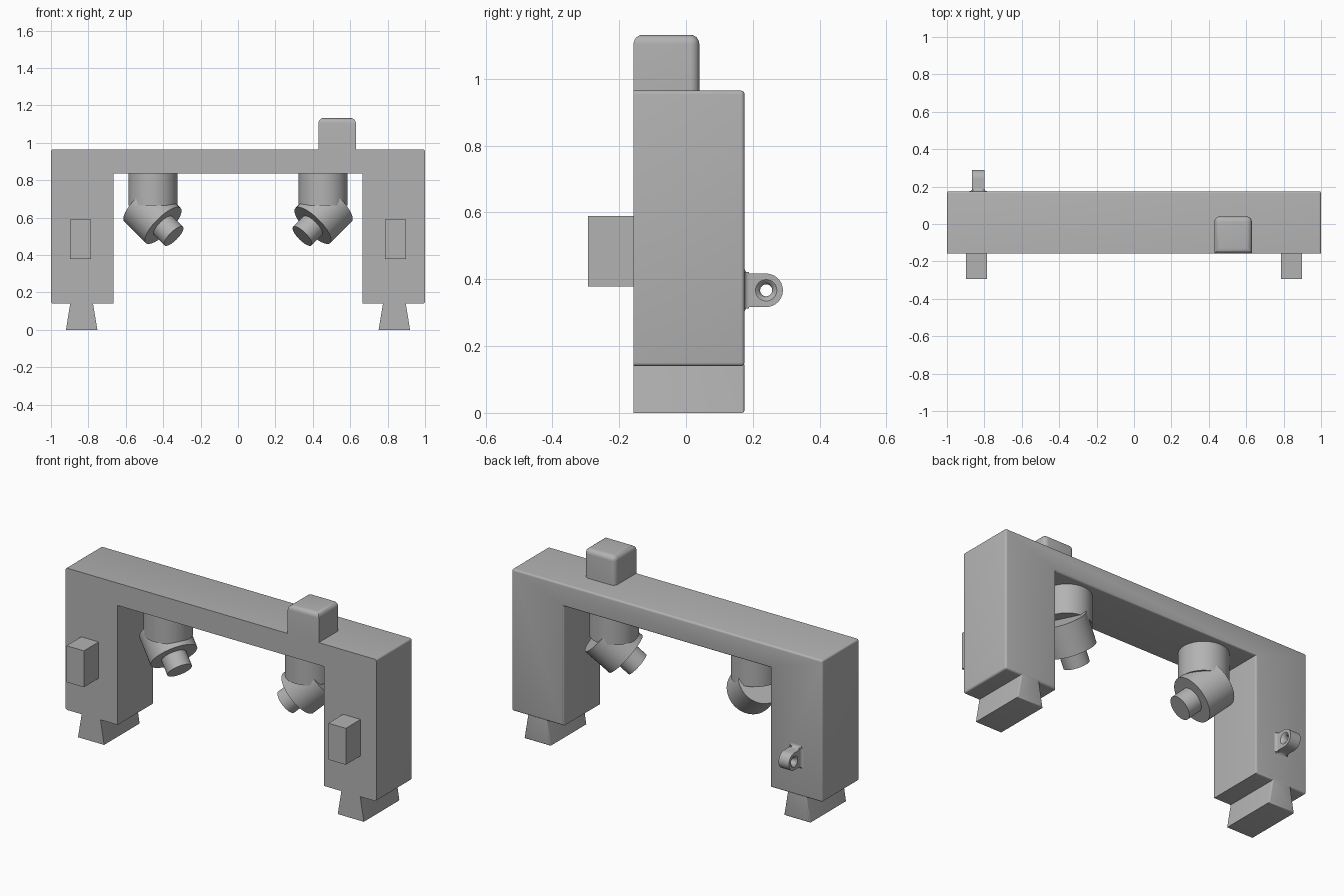
import bpy, bmesh, math
from mathutils import Vector

old = bpy.data.objects.get("Cube")
if old:
    bpy.data.objects.remove(old, do_unlink=True)

grey = bpy.data.materials.new("plain_grey")
grey.use_nodes = True
COLOUR = (0.45, 0.45, 0.45, 1)
grey.diffuse_color = COLOUR
grey.node_tree.nodes["Principled BSDF"].inputs["Base Color"].default_value = COLOUR

FRONT, BACK = -0.157, 0.175


def finish(bm, name, smooth=True):
    bmesh.ops.recalc_face_normals(bm, faces=bm.faces[:])
    mesh = bpy.data.meshes.new(name)
    bm.to_mesh(mesh)
    bm.free()
    mesh.materials.append(grey)
    ob = bpy.data.objects.new(name, mesh)
    bpy.context.collection.objects.link(ob)
    if smooth:
        bpy.ops.object.select_all(action='DESELECT')
        ob.select_set(True)
        bpy.context.view_layer.objects.active = ob
        bpy.ops.object.shade_smooth_by_angle(angle=math.radians(35))
    return ob


def extrude(points, offset):
    """Extrude a closed outline of 3D points by an offset."""
    bm = bmesh.new()
    face = bm.faces.new([bm.verts.new(p) for p in points])
    new = bmesh.ops.extrude_face_region(bm, geom=[face])["geom"]
    bmesh.ops.translate(bm, vec=offset,
                        verts=[v for v in new if isinstance(v, bmesh.types.BMVert)])
    bmesh.ops.recalc_face_normals(bm, faces=bm.faces[:])
    return bm


def front_outline(pts, y0, y1):
    return extrude([(x, y0, z) for x, z in pts], (0, y1 - y0, 0))


def rectangle(x0, x1, z0, z1):
    return [(x0, z0), (x1, z0), (x1, z1), (x0, z1)]


def round_edges(bm, rule, radius, segments=4):
    """Bevel the edges whose two ends satisfy the rule."""
    edges = [e for e in bm.edges if rule(e.verts[0].co, e.verts[1].co)]
    bmesh.ops.bevel(bm, geom=edges, offset=radius, segments=segments,
                    profile=0.5, affect='EDGES', clamp_overlap=True)


def on_back(a, b):
    return min(a.y, b.y) > BACK - 0.001


def rod(name, start, end, radius):
    start, end = Vector(start), Vector(end)
    axis = end - start
    bm = bmesh.new()
    bmesh.ops.create_cone(bm, cap_ends=True, segments=48, radius1=radius,
                          radius2=radius, depth=axis.length)
    bmesh.ops.rotate(bm, verts=bm.verts[:],
                     matrix=Vector((0, 0, 1)).rotation_difference(axis).to_matrix())
    bmesh.ops.translate(bm, verts=bm.verts[:], vec=(start + end) / 2)
    return finish(bm, name)


# Arch frame: two legs and a crossbeam, softened away from the front
arch = [(-1, 0.14), (-0.665, 0.14), (-0.665, 0.835), (0.665, 0.835),
        (0.665, 0.14), (1, 0.14), (1, 0.965), (-1, 0.965)]
bm = front_outline(arch, FRONT, BACK)
round_edges(bm, lambda a, b: on_back(a, b) or (abs(a.x) > 0.99 and abs(b.x) > 0.99
            and abs(a.y - b.y) > 0.1), 0.011)
finish(bm, "arch_frame")

# Rounded block on top of the crossbeam
bm = front_outline(rectangle(0.43, 0.63, 0.95, 1.132), FRONT, 0.04)
round_edges(bm, lambda a, b: min(a.z, b.z) > 1.1 or
            (min(a.y, b.y) > 0.03 and abs(a.z - b.z) > 0.1), 0.028, 6)
finish(bm, "top_block")

for side, word in ((-1, "right"), (1, "left")):
    # Dovetail foot
    foot = [(-0.92, 0), (-0.752, 0), (-0.776, 0.145), (-0.896, 0.145)]
    bm = front_outline([(-side * x, z) for x, z in foot], FRONT, BACK)
    round_edges(bm, lambda a, b: on_back(a, b) and min(a.z, b.z) < 0.1, 0.008, 3)
    finish(bm, word + "_foot")

    # Square peg on the front of the leg
    mid = side * 0.843
    bm = front_outline(rectangle(mid - 0.056, mid + 0.056, 0.378, 0.59),
                       -0.293, FRONT + 0.01)
    finish(bm, word + "_front_peg", smooth=False)

    # Hanging post with an angled barrel and nozzle
    centre = Vector((side * 0.455, 0.01, 0.612))
    aim = Vector((-side, -0.5, -1)).normalized()
    rod(word + "_post", (centre.x, centre.y, 0.845), (centre.x, centre.y, 0.665), 0.131)
    rod(word + "_barrel", centre - aim * 0.09, centre + aim * 0.082, 0.132)
    rod(word + "_nozzle", centre, centre + aim * 0.167, 0.07)

# Eyelet lug on the back of the right leg, with flared root
EYE_Y, EYE_Z, R, ROOT = 0.24, 0.367, 0.05, 0.018
steps = [i / 6 * math.pi / 2 for i in range(7)]
lower = [(BACK + ROOT * (1 - math.sin(t)), EYE_Z - R - ROOT * (1 - math.cos(t)))
         for t in reversed(steps)]
arc = [(EYE_Y + R * math.cos(t), EYE_Z + R * math.sin(t))
       for t in [math.pi * (i / 24 - 0.5) for i in range(25)]]
upper = [(y, 2 * EYE_Z - z) for y, z in reversed(lower)]
outline = [(BACK - 0.01, lower[0][1])] + lower + arc + upper + [(BACK - 0.01, upper[-1][1])]
LUG_X, HALF = -0.832, 0.033
bm = extrude([(LUG_X - HALF, y, z) for y, z in outline], (2 * HALF, 0, 0))
lug = finish(bm, "eyelet_lug")

# Hole cutter with a flared mouth on both sides
bm = bmesh.new()
rings = []
for x, r in ((-0.05, 0.032), (-0.033, 0.032), (-0.028, 0.025), (-0.016, 0.018),
             (0.016, 0.018), (0.028, 0.025), (0.033, 0.032), (0.05, 0.032)):
    rings.append([bm.verts.new((LUG_X + x, EYE_Y + r * math.cos(k * math.tau / 32),
                                EYE_Z + r * math.sin(k * math.tau / 32)))
                  for k in range(32)])
for a, b in zip(rings, rings[1:]):
    for k in range(32):
        n = (k + 1) % 32
        bm.faces.new((a[k], a[n], b[n], b[k]))
bm.faces.new(rings[0])
bm.faces.new(rings[-1])
cutter = finish(bm, "hole_cutter")
cutter.hide_render = True
cutter.hide_set(True)
cut = lug.modifiers.new("hole", 'BOOLEAN')
cut.operation = 'DIFFERENCE'
cut.solver = 'EXACT'
cut.object = cutter

# Small flare where the lug sides meet the leg
for way in (-1, 1):
    face_x = LUG_X + way * HALF
    curve = [(face_x + way * 0.014 * (1 - math.sin(t)),
              BACK + 0.014 * (1 - math.cos(t))) for t in steps]
    flare = [(face_x - way * 0.01, BACK - 0.005),
             (face_x + way * 0.014, BACK - 0.005)] + curve
    flare.append((face_x - way * 0.01, BACK + 0.014))
    bm = extrude([(x, y, EYE_Z - R - 0.005) for x, y in flare], (0, 0, 2 * R + 0.01))
    finish(bm, "lug_flare")
